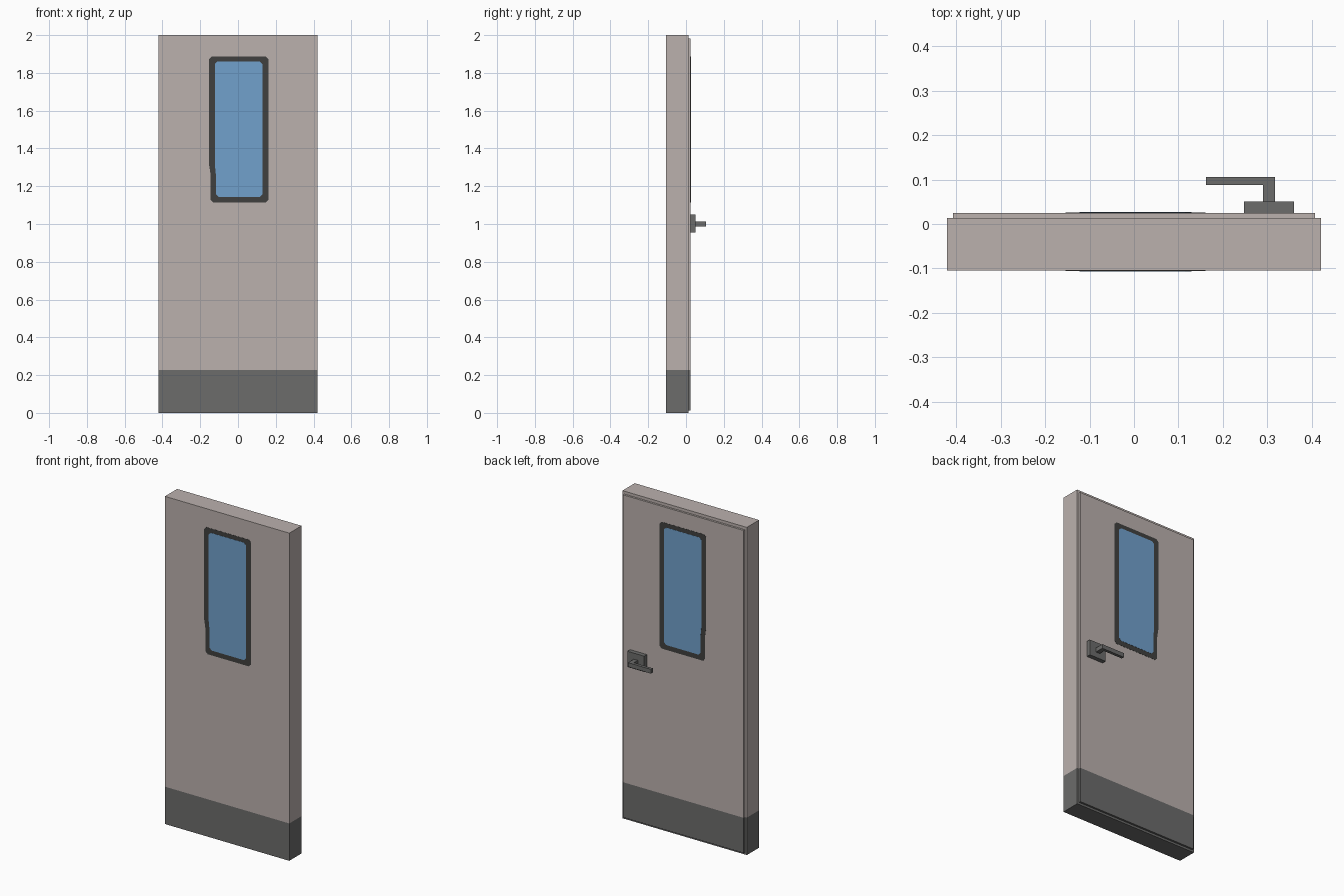
import bpy
import bmesh

if "Cube" in bpy.data.objects:
    bpy.data.objects.remove(bpy.data.objects["Cube"])


def material(name, rgb):
    m = bpy.data.materials.new(name)
    lin = [((c / 255 + 0.055) / 1.055) ** 2.4 for c in rgb]
    m.diffuse_color = (*lin, 1)
    m.use_nodes = True
    m.node_tree.nodes["Principled BSDF"].inputs["Base Color"].default_value = m.diffuse_color
    return m


TAN = material("warm grey paint", (187, 177, 174))
GREY = material("dark grey metal", (108, 108, 107))
TRIM = material("charcoal trim", (64, 64, 63))
GLASS = material("blue glass", (113, 161, 204))
KICK_Z = 0.228


def finish(name, bm, mats):
    bmesh.ops.recalc_face_normals(bm, faces=bm.faces)
    me = bpy.data.meshes.new(name)
    bm.to_mesh(me)
    bm.free()
    for m in mats:
        me.materials.append(m)
    ob = bpy.data.objects.new(name, me)
    bpy.context.collection.objects.link(ob)
    return ob


def prism(name, pts, axis, lo, hi, mats, kick=False):
    """Extrude a 2D outline: axis 'y' takes (x, z) points, axis 'z' takes (x, y)."""
    bm = bmesh.new()
    place = (lambda a, b: (a, lo, b)) if axis == 'y' else (lambda a, b: (a, b, lo))
    face = bm.faces.new([bm.verts.new(place(*p)) for p in pts])
    ext = bmesh.ops.extrude_face_region(bm, geom=[face])
    verts = [g for g in ext["geom"] if isinstance(g, bmesh.types.BMVert)]
    vec = (0, hi - lo, 0) if axis == 'y' else (0, 0, hi - lo)
    bmesh.ops.translate(bm, verts=verts, vec=vec)
    if kick:  # cut at the kick line and colour everything below it
        bmesh.ops.bisect_plane(bm, geom=bm.verts[:] + bm.edges[:] + bm.faces[:],
                               plane_co=(0, 0, KICK_Z), plane_no=(0, 0, 1))
        for f in bm.faces:
            f.material_index = int(f.calc_center_median().z < KICK_Z)
    return finish(name, bm, mats)


def rect(a0, a1, b0, b1):
    return [(a0, b0), (a1, b0), (a1, b1), (a0, b1)]


def window_outline(x0, x1, z0, z1, lean, c):
    """Clipped-corner rectangle whose left side steps in near the bottom."""
    return [(x0 + lean + c, z0), (x1 - c, z0), (x1, z0 + c), (x1, z1 - c),
            (x1 - c, z1), (x0 + c, z1), (x0, z1 - c), (x0, 1.32),
            (x0 + lean, 1.26), (x0 + lean, z0 + c)]


# Door body and the raised back panel
prism("door_frame", rect(-0.42, 0.42, 0, 2), 'y', -0.105, 0.013, [TAN, GREY], True)
prism("door_leaf", rect(-0.407, 0.407, 0.013, 1.982), 'y', 0.013, 0.025, [TAN, GREY], True)

# Window on both faces: trim plate with glass just proud of it
outer = window_outline(-0.154, 0.161, 1.114, 1.887, 0.009, 0.014)
inner = window_outline(-0.123, 0.129, 1.144, 1.861, 0.006, 0.014)
for side, y, d in (("front", -0.105, -1), ("back", 0.025, 1)):
    prism(side + "_window_trim", outer, 'y', y, y + d * 0.001, [TRIM])
    prism(side + "_window_glass", inner, 'y', y, y + d * 0.002, [GLASS])

# Handle: back plate and L-shaped lever
prism("handle_plate", rect(0.247, 0.36, 0.954, 1.05), 'y', 0.025, 0.051, [GREY])
lever = [(0.29, 0.05), (0.317, 0.05), (0.317, 0.106),
         (0.162, 0.106), (0.162, 0.088), (0.29, 0.088)]
prism("handle_lever", lever, 'z', 0.987, 1.013, [GREY])
